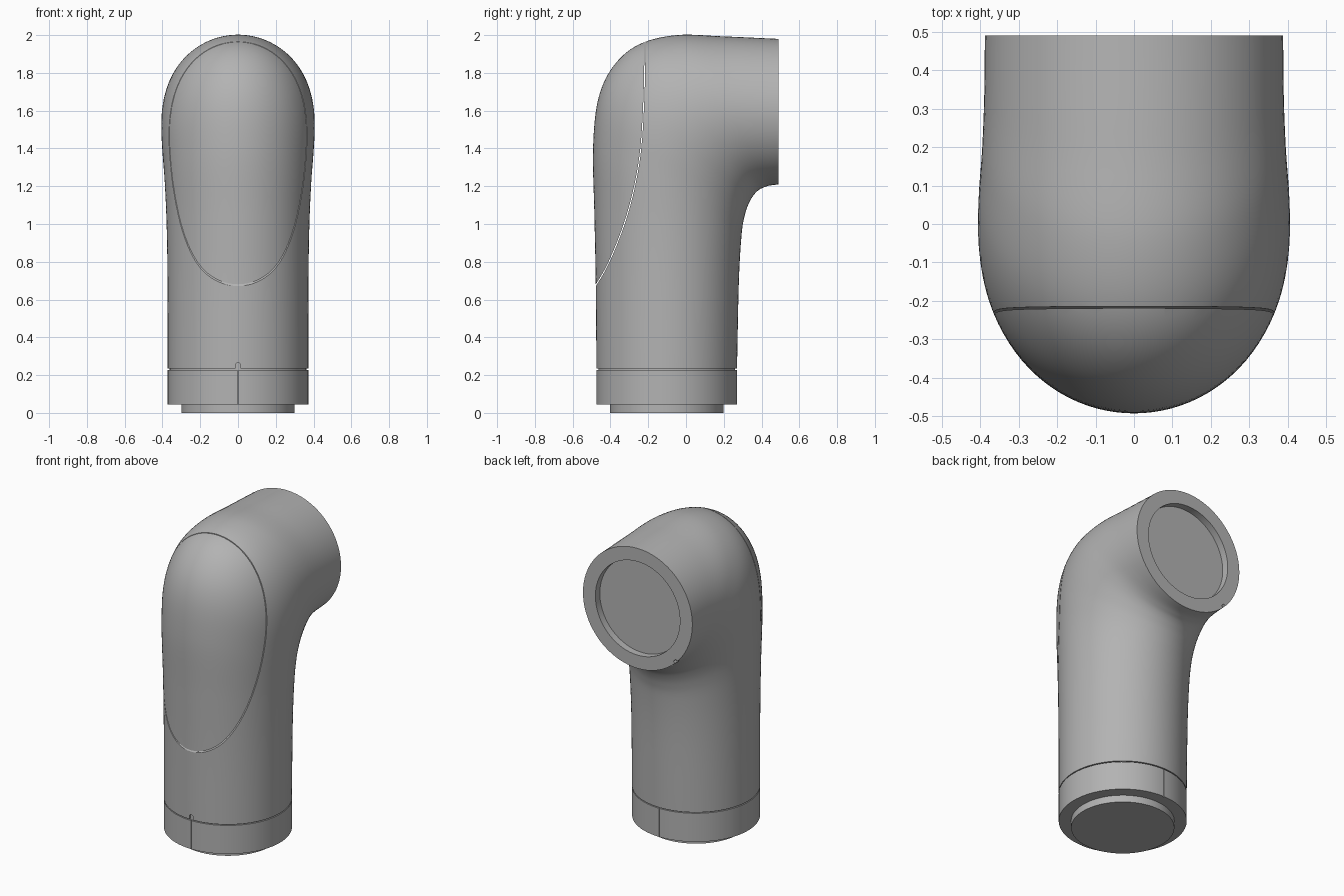
import bpy, bmesh
from math import sin, cos, pi, radians
from mathutils import Vector, Matrix

if "Cube" in bpy.data.objects:
    bpy.data.objects.remove(bpy.data.objects["Cube"])

grey = bpy.data.materials.new("satin_grey")
grey.use_nodes = True
grey.diffuse_color = (0.45, 0.45, 0.45, 1)
grey.node_tree.nodes["Principled BSDF"].inputs["Base Color"].default_value = (0.45, 0.45, 0.45, 1)


def make_object(name, bm):
    bmesh.ops.recalc_face_normals(bm, faces=bm.faces)
    mesh = bpy.data.meshes.new(name)
    bm.to_mesh(mesh)
    bm.free()
    mesh.materials.append(grey)
    ob = bpy.data.objects.new(name, mesh)
    bpy.context.collection.objects.link(ob)
    return ob


def cylinder(name, radius, depth, centre, turn=None, sides=96):
    bm = bmesh.new()
    matrix = Matrix.Translation(centre) @ (turn or Matrix.Identity(4))
    bmesh.ops.create_cone(bm, cap_ends=True, segments=sides, radius1=radius,
                          radius2=radius, depth=depth, matrix=matrix)
    return make_object(name, bm)


def box(name, size, centre, turn=None):
    bm = bmesh.new()
    bmesh.ops.create_cube(bm, size=1, matrix=Matrix.Translation(centre)
                          @ (turn or Matrix.Identity(4)) @ Matrix.Diagonal((*size, 1)))
    return make_object(name, bm)


def apply_boolean(ob, cutter, operation="DIFFERENCE"):
    mod = ob.modifiers.new("cut", "BOOLEAN")
    mod.operation, mod.solver, mod.object = operation, "EXACT", cutter
    bpy.context.view_layer.objects.active = ob
    bpy.ops.object.modifier_apply(modifier=mod.name)
    bpy.data.objects.remove(cutter)


def smooth(ob):
    bpy.ops.object.select_all(action="DESELECT")
    ob.select_set(True)
    bpy.context.view_layer.objects.active = ob
    bpy.ops.object.shade_smooth_by_angle(angle=radians(30))


def spline(points, steps):
    """Catmull-Rom curve through points of any dimension."""
    pts = [Vector(p) for p in points]
    pts = [pts[0] * 2 - pts[1]] + pts + [pts[-1] * 2 - pts[-2]]
    out = []
    for a, b, c, d in zip(pts, pts[1:], pts[2:], pts[3:]):
        for k in range(steps):
            t = k / steps
            out.append(0.5 * (2 * b + (c - a) * t + (2 * a - 5 * b + 4 * c - d) * t * t
                              + (3 * b - a - 3 * c + d) * t ** 3))
    return out + [pts[-2]]


# Elbow cross-sections: inner y, z; outer y, z; half width
STATIONS = [
    (0.27, 0.234, -0.474, 0.234, 0.372),
    (0.28, 0.70, -0.478, 0.70, 0.373),
    (0.295, 0.95, -0.485, 1.05, 0.378),
    (0.312, 1.05, -0.492, 1.40, 0.388),
    (0.335, 1.115, -0.465, 1.66, 0.400),
    (0.36, 1.155, -0.385, 1.835, 0.406),
    (0.385, 1.18, -0.25, 1.95, 0.404),
    (0.41, 1.193, -0.05, 2.00, 0.396),
    (0.44, 1.203, 0.20, 1.993, 0.390),
    (0.49, 1.21, 0.49, 1.98, 0.388),
]
SIDES = 96


def elbow(name):
    bm = bmesh.new()
    rings = []
    for iy, iz, oy, oz, w in spline(STATIONS, 7):
        inner, outer = Vector((0, iy, iz)), Vector((0, oy, oz))
        mid, half = (inner + outer) / 2, (outer - inner) / 2
        rings.append([bm.verts.new(mid + half * cos(a) + Vector((w * sin(a), 0, 0)))
                      for a in (2 * pi * k / SIDES for k in range(SIDES))])
    for r, s in zip(rings, rings[1:]):
        for k in range(SIDES):
            n = (k + 1) % SIDES
            bm.faces.new((r[k], r[n], s[n], s[k]))
    bm.faces.new(rings[0])
    bm.faces.new(rings[-1])
    return make_object(name, bm)


def cover_region(gap):
    """Prism in front of the cover seam, grown backwards by gap."""
    seam = spline([(-0.52, 0.625), (-0.475, 0.685), (-0.41, 0.80), (-0.33, 1.0), (-0.275, 1.2),
                   (-0.242, 1.4), (-0.226, 1.65), (-0.22, 1.9), (-0.218, 2.1)], 4)
    outline = [(y + gap, z - gap * 0.4) for y, z in seam] + [(-0.7, 2.1), (-0.7, 0.625)]
    bm = bmesh.new()
    left, right = ([bm.verts.new((x, y, z)) for y, z in outline] for x in (-0.6, 0.6))
    bm.faces.new(left)
    bm.faces.new(right)
    for k in range(len(outline)):
        n = (k + 1) % len(outline)
        bm.faces.new((left[k], left[n], right[n], right[k]))
    return make_object("cover_region", bm)


# Front cover and elbow housing, split along the seam
front_cover = elbow("front_cover")
apply_boolean(front_cover, cover_region(0), "INTERSECT")
housing = elbow("elbow_housing")
apply_boolean(housing, cover_region(0.005))

# Round socket in the rear flange
lie_back = Matrix.Rotation(pi / 2, 4, "X")
apply_boolean(housing, cylinder("socket", 0.30, 0.09, (0, 0.49, 1.595), lie_back))

# Alignment notches: rear flange and lower front rim
diagonal = Matrix.Rotation(radians(45), 4, "Y")
apply_boolean(housing, box("flange_notch", (0.025, 0.05, 0.03), (-0.273, 0.49, 1.322), diagonal))
apply_boolean(housing, box("rim_notch", (0.024, 0.03, 0.04), (0, -0.474, 0.234)))
apply_boolean(housing, cylinder("rim_notch_top", 0.012, 0.03, (0, -0.474, 0.254), lie_back, 24))

# Clamp collar with a split line front and back
AXIS_Y = -0.102
collar = cylinder("clamp_collar", 0.372, 0.183, (0, AXIS_Y, 0.1365))
for side in (-1, 1):
    apply_boolean(collar, box("split", (0.004, 0.02, 0.3), (0, AXIS_Y + side * 0.372, 0.13)))

# Core behind the joint groove, and the bottom spigot
core = cylinder("joint_core", 0.362, 0.1, (0, AXIS_Y, 0.23))
spigot = cylinder("bottom_spigot", 0.30, 0.06, (0, AXIS_Y, 0.03))

for part in (front_cover, housing, collar, core, spigot):
    smooth(part)
